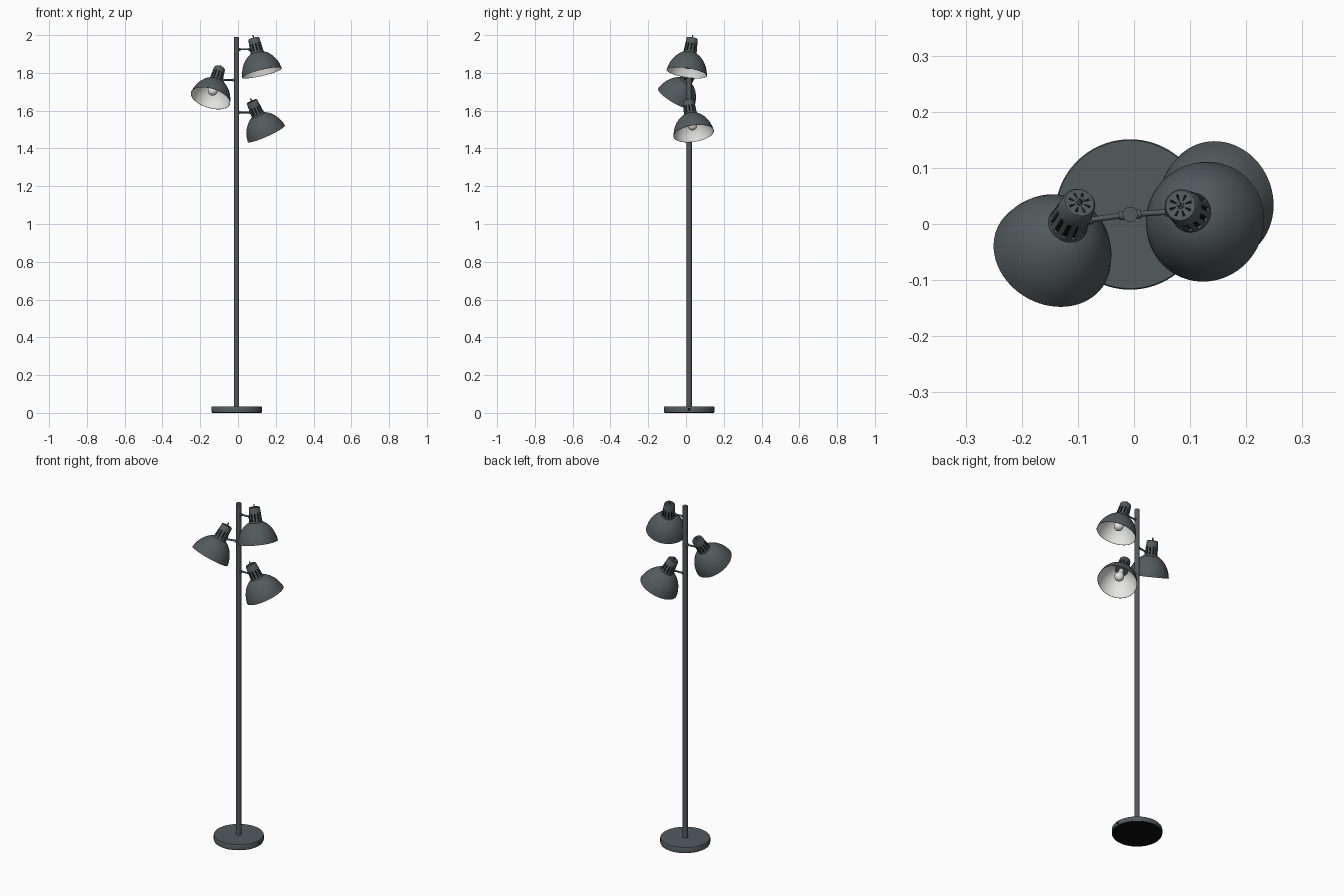
import bpy, bmesh, math
from mathutils import Vector, Matrix

if "Cube" in bpy.data.objects:
    bpy.data.objects.remove(bpy.data.objects["Cube"])


def material(name, color, rough=0.6):
    m = bpy.data.materials.new(name)
    m.use_nodes = True
    m.diffuse_color = (*color, 1)
    bsdf = m.node_tree.nodes["Principled BSDF"]
    bsdf.inputs["Base Color"].default_value = (*color, 1)
    bsdf.inputs["Roughness"].default_value = rough
    return m


GREY = material("slate grey", (0.085, 0.103, 0.11))
WHITE = material("warm white", (0.8, 0.8, 0.79))
BLACK = material("black", (0.004, 0.004, 0.004))


def lathe(name, profile, mats, segs=32, matrix=Matrix(), detail=None, smooth=35):
    """Spin (radius, z) points around z; detail edits the mesh before it is stored."""
    bm = bmesh.new()
    rings = []
    for r, z in profile:
        ring = []
        for j in range(segs):
            a = math.tau * j / segs
            ring.append(bm.verts.new((r * math.cos(a), r * math.sin(a), z)))
        rings.append(ring)
    for low, high in zip(rings, rings[1:]):
        for j in range(segs):
            k = (j + 1) % segs
            bm.faces.new((low[j], low[k], high[k], high[j]))
    bmesh.ops.remove_doubles(bm, verts=bm.verts, dist=1e-5)
    bmesh.ops.recalc_face_normals(bm, faces=bm.faces)
    if detail:
        detail(bm)
    mesh = bpy.data.meshes.new(name)
    bm.to_mesh(mesh)
    bm.free()
    for m in mats:
        mesh.materials.append(m)
    obj = bpy.data.objects.new(name, mesh)
    bpy.context.collection.objects.link(obj)
    obj.matrix_world = matrix
    bpy.ops.object.select_all(action="DESELECT")
    obj.select_set(True)
    bpy.context.view_layer.objects.active = obj
    bpy.ops.object.shade_smooth_by_angle(angle=math.radians(smooth))
    return obj


def rod(name, start, end, radius, mat=GREY, segs=16):
    """Solid round bar between two points."""
    start, end = Vector(start), Vector(end)
    d = end - start
    place = Matrix.Translation(start) @ d.to_track_quat("Z", "Y").to_matrix().to_4x4()
    return lathe(name, [(0, 0), (radius, 0), (radius, d.length), (0, d.length)],
                 [mat], segs, place)


# Vent slots: recessed dark faces around the socket wall and on its cap
SOCKET_SEGS = 24


def cut_slots(bm):
    slots = []
    for f in bm.faces:
        c = f.calc_center_median()
        r = c.xy.length
        seg = int((math.atan2(c.y, c.x) % math.tau) / math.tau * SOCKET_SEGS)
        wall = -0.07 < c.z < -0.035 and seg % 2 == 0
        cap = c.z > -0.001 and 0.011 < r < 0.02 and seg % 3 == 0
        if wall or cap:
            slots.append(f)
    bmesh.ops.inset_individual(bm, faces=slots, thickness=0.0008, depth=0)
    bmesh.ops.inset_individual(bm, faces=slots, thickness=0.0004, depth=-0.004)
    for f in slots:
        f.material_index = 1


# White lining: faces of the shade that look towards its axis
def paint_lining(bm):
    for f in bm.faces:
        c = f.calc_center_median()
        if f.normal.dot(Vector((c.x, c.y, 0))) < 0:
            f.material_index = 1


SOCKET = [(0, 0), (0.009, 0), (0.021, 0), (0.027, 0), (0.03, -0.004),
          (0.032, -0.032), (0.035, -0.074), (0.037, -0.088), (0, -0.088)]
OUTER = [(0.034, -0.081), (0.042, -0.084), (0.055, -0.092), (0.07, -0.106),
         (0.084, -0.124), (0.095, -0.144), (0.103, -0.166), (0.108, -0.19)]
INNER = [(r - 0.002, z - 0.002) for r, z in OUTER[:-1]] + [(0.1065, -0.19)]
SHADE = OUTER + INNER[::-1] + OUTER[:1]
BULB = [(0, -0.086), (0.013, -0.086), (0.014, -0.105), (0.019, -0.118)] + [
    (0.026 * math.cos(math.radians(a)), -0.142 + 0.026 * math.sin(math.radians(a)))
    for a in range(40, -91, -13)]

# Base with black pad and cord hole
PX, PY = -0.007, 0.017
at_base = Matrix.Translation((PX, PY, 0))
lathe("base", [(0, 0.005), (0.134, 0.005), (0.134, 0.03), (0.132, 0.033), (0, 0.033)],
      [GREY], 72, at_base)
lathe("base_pad", [(0, 0), (0.131, 0), (0.131, 0.006), (0, 0.006)], [BLACK], 72, at_base)
rod("cord_hole", (PX + 0.128, PY, 0.019), (PX + 0.1345, PY, 0.019), 0.008, BLACK)

# Pole
rod("pole", (PX, PY, 0.03), (PX, PY, 1.99), 0.0135, segs=32)

# Three lamp heads: cap centre, rim centre, arm height
LAMPS = {
    "upper": ((0.083, 0.033, 1.983), (0.127, 0.004, 1.80), 1.925),
    "middle": ((-0.097, 0.038, 1.825), (-0.146, -0.053, 1.665), 1.762),
    "lower": ((0.073, 0.013, 1.65), (0.148, 0.04, 1.483), 1.59),
}
for label, (cap, rim, arm_z) in LAMPS.items():
    cap, rim = Vector(cap), Vector(rim)
    axis = rim - cap
    place = Matrix.Translation(cap) @ axis.to_track_quat("-Z", "Y").to_matrix().to_4x4()
    lathe(label + "_socket", SOCKET, [GREY, BLACK], SOCKET_SEGS, place, cut_slots)
    lathe(label + "_shade", SHADE, [GREY, WHITE], 64, place, paint_lining)
    lathe(label + "_bulb", BULB, [WHITE], 32, place, smooth=60)
    lathe(label + "_switch", [(0, -0.002), (0.006, -0.002), (0.006, 0.003), (0.0035, 0.004),
                              (0.0035, 0.0165), (0, 0.0175)], [GREY], 16, place)
    # Arm from pole into the socket, with a collar at each end
    root = Vector((PX, PY, arm_z))
    joint = cap + axis * ((arm_z - cap.z) / axis.z)
    along = (joint - root).normalized()
    rod(label + "_arm", root, joint, 0.005)
    rod(label + "_pole_collar", root, root + along * 0.02, 0.008)
    rod(label + "_socket_collar", joint - along * 0.042, joint, 0.008)
